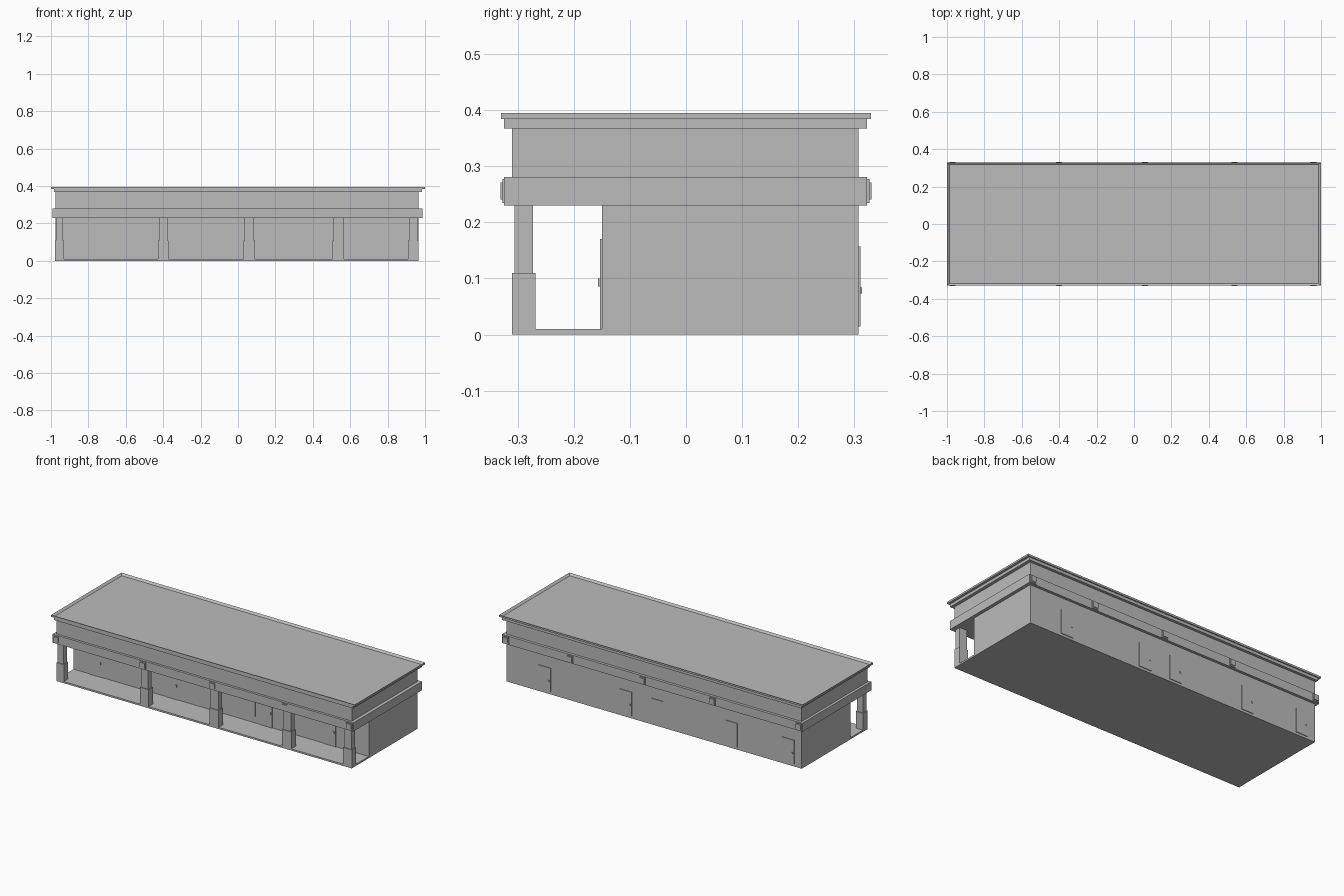
import bpy, bmesh

if "Cube" in bpy.data.objects:
    bpy.data.objects.remove(bpy.data.objects["Cube"])

grey = bpy.data.materials.new("stone_grey")
grey.diffuse_color = (0.5, 0.5, 0.5, 1)
grey.use_nodes = True
grey.node_tree.nodes["Principled BSDF"].inputs["Base Color"].default_value = grey.diffuse_color


def finish(name, bm):
    me = bpy.data.meshes.new(name)
    bm.to_mesh(me)
    bm.free()
    me.materials.append(grey)
    ob = bpy.data.objects.new(name, me)
    bpy.context.collection.objects.link(ob)
    return ob


def add_box(bm, x0, x1, y0, y1, z0, z1):
    vs = bmesh.ops.create_cube(bm, size=1)["verts"]
    for v in vs:
        v.co.x = x1 if v.co.x > 0 else x0
        v.co.y = y1 if v.co.y > 0 else y0
        v.co.z = z1 if v.co.z > 0 else z0
    return vs


def boxes(name, *specs):
    bm = bmesh.new()
    for s in specs:
        add_box(bm, *s)
    return finish(name, bm)


X0, X1, Y0, Y1 = -0.977, 0.966, -0.31, 0.307
WALL = -0.15            # recessed shop front
CEIL = 0.23             # porch ceiling

# Main masses
boxes("floor_slab", (X0, X1, Y0, Y1, 0, 0.01))
boxes("shop_body", (X0, X1, WALL, Y1, 0.01, CEIL))
boxes("upper_wall", (X0, X1, Y0, Y1, CEIL, 0.367))
boxes("fascia_band", (-0.993, 0.986, -0.324, 0.323, CEIL, 0.281))
boxes("cornice_lower", (-0.985, 0.985, -0.324, 0.323, 0.367, 0.38))

# Upper cornice with sunken roof deck
bm = bmesh.new()
add_box(bm, -1, 1, -0.33, 0.33, 0.384, 0.395)
add_box(bm, -0.985, 0.985, -0.324, 0.323, 0.375, 0.384)
top = max(bm.faces, key=lambda f: f.calc_center_median().z)
bmesh.ops.inset_region(bm, faces=[top], thickness=0.018)
for v in top.verts:
    v.co.z = 0.3845
finish("cornice_upper", bm)

# Porch columns: pedestal plus slimmer shaft
columns = [(-0.978, -0.93), (-0.428, -0.372), (0.029, 0.09), (0.506, 0.568), (0.908, 0.966)]
for i, (a, b) in enumerate(columns):
    boxes(f"column_{i + 1}",
          (a, b, Y0, -0.268, 0, 0.11),
          (a + 0.005, b - 0.005, -0.306, -0.273, 0.11, CEIL))

# Stepped brackets on the band, above each column, front and back
for i, cx in enumerate([-0.97, -0.4, 0.06, 0.537, 0.96]):
    specs = []
    for s in (-1, 1):
        for w, depth, z0, z1 in ((0.02, 0.327, 0.234, 0.277), (0.016, 0.331, 0.241, 0.271)):
            ya, yb = sorted((s * 0.32, s * depth))
            specs.append((cx - w, cx + w, ya, yb, z0, z1))
    boxes(f"bracket_{i + 1}", *specs)

# Shop doors and display windows on the recessed front
for i, (d, w0, w1) in enumerate([(-0.826, -0.76, -0.5), (-0.326, -0.26, 0.02),
                                 (0.292, -0.0 + 0.05, 0.22), (0.71, 0.44, 0.645)]):
    boxes(f"front_door_{i + 1}", (d - 0.04, d + 0.04, WALL - 0.003, WALL + 0.005, 0.01, 0.17))
    boxes(f"front_door_handle_{i + 1}", (d + 0.025, d + 0.032, WALL - 0.007, WALL, 0.086, 0.1))
    boxes(f"display_window_{i + 1}", (w0, w1, WALL - 0.002, WALL + 0.005, 0.05, 0.17))

# Service doors on the back
for i, cx in enumerate([0.715, 0.182, -0.025, -0.515, -0.888]):
    boxes(f"back_door_{i + 1}", (cx - 0.04, cx + 0.04, Y1 - 0.005, Y1 + 0.004, 0.014, 0.157))
    boxes(f"back_door_handle_{i + 1}", (cx - 0.033, cx - 0.026, Y1, Y1 + 0.007, 0.073, 0.084))
